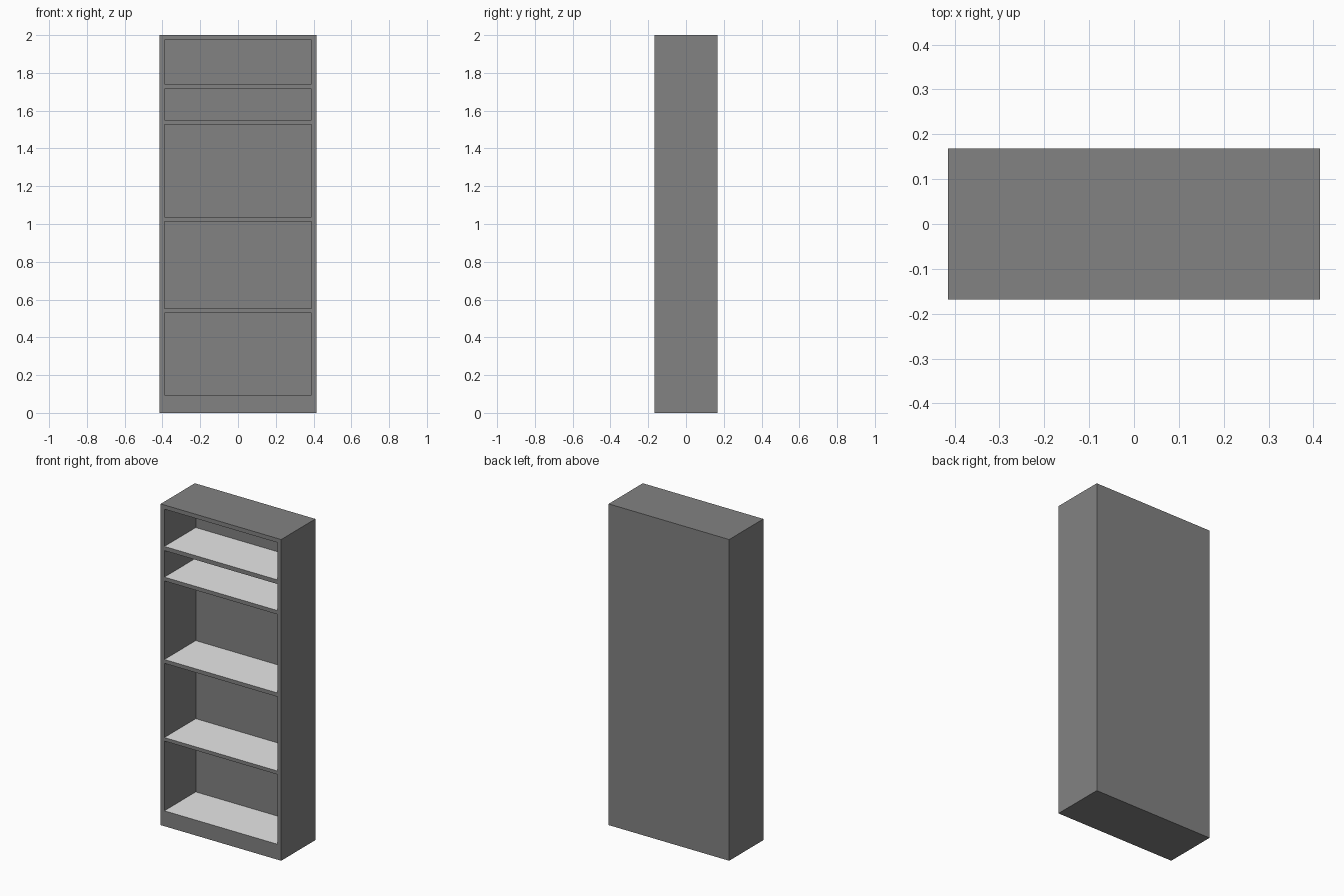
import bpy, bmesh
from mathutils import Vector, Matrix

if "Cube" in bpy.data.objects:
    bpy.data.objects.remove(bpy.data.objects["Cube"])

W, D, H = 0.83, 0.336, 2.0
WALL = 0.026
BACK = 0.028
# bottom and top height of each compartment
OPENINGS = [(0.096, 0.53), (0.552, 1.014), (1.038, 1.527), (1.551, 1.716), (1.742, 1.974)]


def material(name, v):
    m = bpy.data.materials.new(name)
    m.diffuse_color = (v, v, v, 1)
    m.use_nodes = True
    m.node_tree.nodes["Principled BSDF"].inputs["Base Color"].default_value = m.diffuse_color
    return m


# solid block for the case
bm = bmesh.new()
bmesh.ops.create_cube(bm, size=1, matrix=Matrix.Translation((0, 0, H / 2)) @ Matrix.Diagonal((W, D, H, 1)))


def cut(co, no):
    bmesh.ops.bisect_plane(bm, geom=bm.verts[:] + bm.edges[:] + bm.faces[:],
                           dist=1e-5, plane_co=co, plane_no=no)


# score the compartment outlines
inner = W / 2 - WALL
for x in (-inner, inner):
    cut((x, 0, 0), (1, 0, 0))
for pair in OPENINGS:
    for z in pair:
        cut((0, 0, z), (0, 0, 1))
bm.normal_update()

# push the compartments back into the block
cells = []
for f in bm.faces:
    c = f.calc_center_median()
    if f.normal.y < -0.9 and abs(c.x) < inner and any(a < c.z < b for a, b in OPENINGS):
        cells.append(f)
res = bmesh.ops.extrude_face_region(bm, geom=cells)
moved = [g for g in res["geom"] if isinstance(g, bmesh.types.BMVert)]
bmesh.ops.translate(bm, verts=moved, vec=Vector((0, D - BACK, 0)))
old = [f for f in cells if f.is_valid and f.calc_center_median().y < -D / 2 + 0.001]
if old:
    bmesh.ops.delete(bm, geom=old, context="FACES_ONLY")
bmesh.ops.recalc_face_normals(bm, faces=bm.faces[:])
bm.normal_update()

# pale shelf tops
for f in bm.faces:
    if f.normal.z > 0.9 and f.calc_center_median().z < H - 0.1:
        f.material_index = 1

# merge the leftover coplanar strips
bmesh.ops.dissolve_limit(bm, angle_limit=0.01, verts=bm.verts[:], edges=bm.edges[:], delimit={"MATERIAL"})

me = bpy.data.meshes.new("bookcase")
bm.to_mesh(me)
bm.free()
me.materials.append(material("dark grey", 0.225))
me.materials.append(material("pale grey", 0.8))
bpy.context.collection.objects.link(bpy.data.objects.new("bookcase", me))
